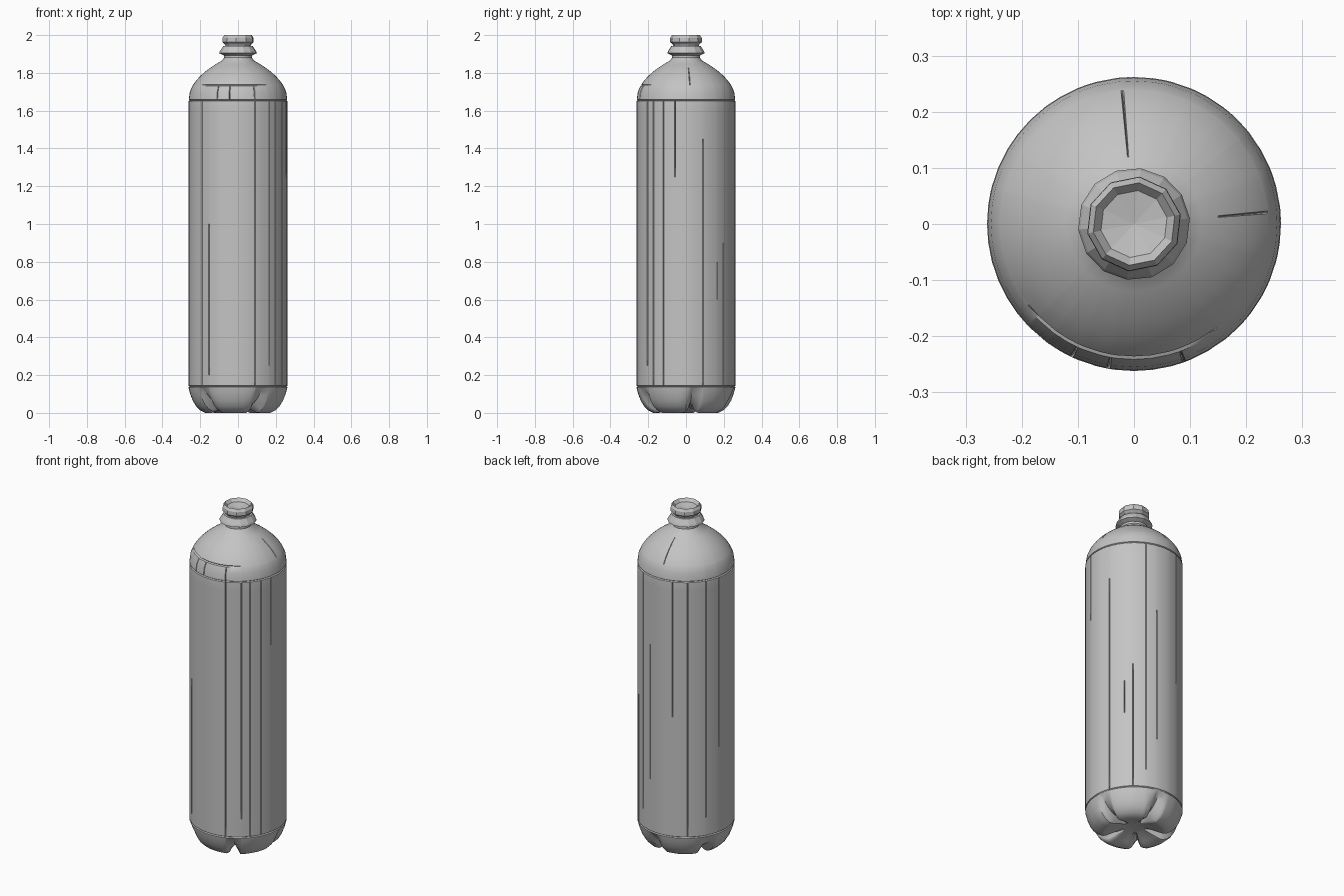
import bpy, bmesh
from math import cos, sin, radians, degrees, pi

cube = bpy.data.objects.get("Cube")
if cube:
    bpy.data.objects.remove(cube, do_unlink=True)

grey = bpy.data.materials.new("plain_grey")
grey.use_nodes = True
COLOUR = (0.55, 0.55, 0.55, 1)
grey.diffuse_color = COLOUR
grey.node_tree.nodes["Principled BSDF"].inputs["Base Color"].default_value = COLOUR


def lathe(name, profile, angles, shape=None, smooth=None):
    """Revolve (radius, z) points; shape(r, z, angle) may move each point."""
    bm = bmesh.new()
    rings = []
    for r, z in profile:
        if r == 0:
            rings.append([bm.verts.new((0, 0, z))] * len(angles))
            continue
        ring = []
        for a in angles:
            rr, zz = shape(r, z, a) if shape else (r, z)
            ring.append(bm.verts.new((rr * cos(a), rr * sin(a), zz)))
        rings.append(ring)
    for low, high in zip(rings, rings[1:]):
        for i in range(len(angles)):
            j = (i + 1) % len(angles)
            corners = list(dict.fromkeys((low[i], low[j], high[j], high[i])))
            bm.faces.new(corners)
    bmesh.ops.recalc_face_normals(bm, faces=bm.faces)
    mesh = bpy.data.meshes.new(name)
    bm.to_mesh(mesh)
    bm.free()
    mesh.materials.append(grey)
    obj = bpy.data.objects.new(name, mesh)
    bpy.context.collection.objects.link(obj)
    if smooth:
        bpy.ops.object.select_all(action='DESELECT')
        obj.select_set(True)
        bpy.context.view_layer.objects.active = obj
        bpy.ops.object.shade_smooth_by_angle(angle=radians(smooth))
    return obj


def turn(count, offset=0.0):
    return [offset + 2 * pi * i / count for i in range(count)]


# Upright panel seams: angle in degrees, lowest and highest point
SEAMS = [(-136, 0.2, 1.65), (-126, 0.25, 0.95), (-70, 0.15, 1.73),
         (-51, 0.3, 1.65), (-41, 0.2, 1.65), (-27, 0.2, 1.65),
         (-13, 1.3, 1.65), (20, 0.15, 1.4), (39, 0.65, 0.75),
         (49, 0.2, 0.85), (64, 0.3, 1.65), (78, 0.5, 1.2),
         (109, 0.9, 1.65), (127, 0.2, 1.65), (149, 0.3, 1.6), (167, 0.7, 1.65),
         (-100, 1.66, 1.73), (-115, 1.66, 1.73), (5, 1.74, 1.81), (95, 1.74, 1.84)]

# Level seams: height, first and last angle
RINGS = [(0.14, -180, 180), (1.655, -180, 180), (1.735, -140, -60)]

WALL = [(0.262, 0.14), (0.262, 1.65), (0.255, 1.70), (0.242, 1.73), (0.225, 1.755),
        (0.203, 1.78), (0.178, 1.803), (0.15, 1.825), (0.12, 1.845), (0.085, 1.865),
        (0.07, 1.885)]


def wall_radius(z):
    for (r0, z0), (r1, z1) in zip(WALL, WALL[1:]):
        if z <= z1:
            return r0 + (r1 - r0) * max(0, z - z0) / (z1 - z0)
    return WALL[-1][0]


def bottle_shape(r, z, a):
    deg = (degrees(a) + 180) % 360 - 180
    # Five notches between the feet
    if z < 0.13 and r > 0.1:
        notch = max(0, cos(5 * (a - radians(10)))) ** 6 * (1 - z / 0.14)
        return r * (1 - 0.14 * notch), z + 0.055 * notch
    for height, first, last in RINGS:
        if abs(z - height) < 0.001 and first <= deg <= last:
            return r - 0.006, z
    for angle, low, high in SEAMS:
        if abs(deg - angle) < 0.05 and low - 0.001 <= z <= high + 0.001:
            return r - 0.01, z
    return r, z


# Bottle body with rounded shoulder and footed base
heights = {round(0.05 * i, 3) for i in range(4, 34)} | {z for r, z in WALL[1:]}
heights -= {1.73}
for height, _, _ in RINGS:
    heights |= {round(height + d, 3) for d in (-0.004, 0, 0.004)}
heights = sorted(h for h in heights if h > 0.13)
base = [(0, 0.04), (0.06, 0.035), (0.12, 0.012), (0.155, 0.001), (0.172, 0),
        (0.2, 0.014), (0.222, 0.035), (0.24, 0.065), (0.253, 0.1), (0.26, 0.126)]
cuts = [radians(s[0]) for s in SEAMS]
angles = [a for a in turn(48, -pi)
          if all(abs(a - c) > 0.03 for c in cuts)]
angles += [c + d for c in cuts for d in (-0.01, 0, 0.01)]
lathe("bottle_body", base + [(wall_radius(z), z) for z in heights],
      sorted(angles), bottle_shape, 35)

# Neck and flared collar
lathe("neck", [(0, 1.86), (0.074, 1.86), (0.074, 1.9), (0, 1.9)], turn(16), smooth=30)
lathe("collar", [(0, 1.893), (0.076, 1.893), (0.1, 1.904), (0.096, 1.915),
                 (0.078, 1.943), (0, 1.943)], turn(14, 0.1))

# Mouth with a shallow hollow in its top
lathe("mouth", [(0, 1.935), (0.066, 1.935), (0.07, 1.95), (0.085, 1.963),
                (0.084, 1.985), (0.074, 2.0), (0.06, 1.982), (0, 1.972)], turn(10, 0.2))
